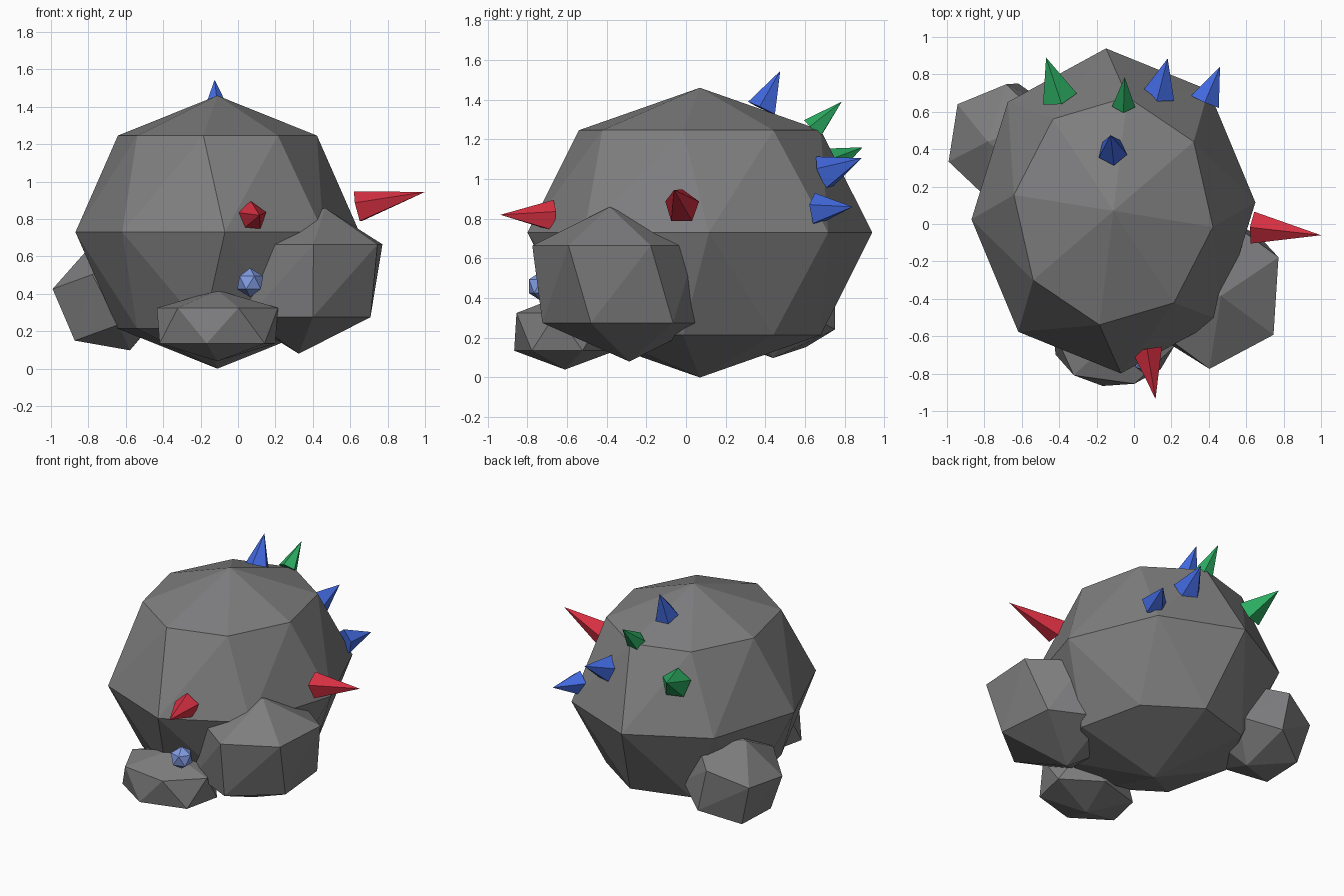
import bpy, bmesh
from math import sin, cos, radians
from mathutils import Vector, Matrix

cube = bpy.data.objects.get("Cube")
if cube:
    bpy.data.objects.remove(cube, do_unlink=True)


def material(name, rgb):
    m = bpy.data.materials.new(name)
    m.use_nodes = True
    m.diffuse_color = (*rgb, 1)
    m.node_tree.nodes["Principled BSDF"].inputs["Base Color"].default_value = (*rgb, 1)
    return m


grey = material("stone_grey", (0.21, 0.21, 0.215))
red = material("crystal_red", (0.70, 0.03, 0.055))
blue = material("crystal_blue", (0.055, 0.145, 0.75))
green = material("crystal_green", (0.025, 0.41, 0.12))
pale = material("gem_pale_blue", (0.22, 0.33, 0.76))


def finish(bm, name, mat):
    bmesh.ops.recalc_face_normals(bm, faces=bm.faces[:])
    mesh = bpy.data.meshes.new(name)
    bm.to_mesh(mesh)
    bm.free()
    mesh.materials.append(mat)
    obj = bpy.data.objects.new(name, mesh)
    bpy.context.collection.objects.link(obj)
    return obj


def rock(name, loc, size, sides, rings, lean=(0, 0), tilt=0):
    """Faceted boulder: poles plus (latitude, turn) rings, wrapped by a hull."""
    bm = bmesh.new()
    points = [Vector((0, 0, 1)), Vector((0, 0, -1))]
    for lat, turn in rings:
        r, z = cos(radians(lat)), sin(radians(lat))
        for i in range(sides):
            a = radians(turn + i * 360 / sides)
            points.append(Vector((r * cos(a), r * sin(a), z)))
    spin = Matrix.Rotation(radians(tilt), 3, 'Y')
    for p in points:
        q = Vector((p.x * size[0] + lean[0] * p.z,
                    p.y * size[1] + lean[1] * p.z, p.z * size[2]))
        bm.verts.new(spin @ q + Vector(loc))
    bmesh.ops.convex_hull(bm, input=bm.verts[:])
    return finish(bm, name, mat=grey)


def spike(name, base, tip, radius, mat):
    """Five-sided crystal pointing from base to tip."""
    base, tip = Vector(base), Vector(tip)
    axis = tip - base
    bm = bmesh.new()
    bmesh.ops.create_cone(bm, cap_ends=True, segments=5, radius1=radius,
                          radius2=0, depth=axis.length)
    bmesh.ops.remove_doubles(bm, verts=bm.verts[:], dist=0.0005)
    turn = axis.to_track_quat('Z', 'Y').to_matrix().to_4x4()
    bm.transform(Matrix.Translation((base + tip) / 2) @ turn)
    return finish(bm, name, mat)


# Boulders
rock("main_boulder", (-0.11, 0.07, 0.73), (0.76, 0.87, 0.73), 8,
     [(45, -8), (0, 3), (-45, -8)])
rock("left_boulder", (0.395, -0.335, 0.47), (0.44, 0.48, 0.39), 6,
     [(30, 26), (-30, 36)], lean=(0.07, -0.05))
rock("front_boulder", (-0.11, -0.61, 0.23), (0.38, 0.30, 0.19), 6,
     [(30, -10), (-30, 20)])
rock("right_boulder", (-0.68, 0.44, 0.38), (0.34, 0.36, 0.30), 6,
     [(30, 20), (-30, 28)], tilt=-20)

# Crystal spikes: name, base centre, tip, radius, colour
for args in [
    ("left_red_spike", (0.64, -0.02, 0.86), (1.0, -0.06, 0.945), 0.09, red),
    ("front_red_spike", (0.07, -0.67, 0.81), (0.115, -0.935, 0.82), 0.085, red),
    ("top_blue_spike", (-0.115, 0.385, 1.355), (-0.125, 0.475, 1.545), 0.08, blue),
    ("back_blue_spike", (0.13, 0.69, 1.025), (0.18, 0.885, 1.105), 0.095, blue),
    ("side_blue_spike", (0.38, 0.655, 0.845), (0.46, 0.84, 0.86), 0.085, blue),
    ("back_green_spike", (-0.4, 0.68, 1.06), (-0.47, 0.89, 1.16), 0.10, green),
    ("upper_green_spike", (-0.055, 0.64, 1.25), (-0.05, 0.785, 1.39), 0.065, green),
]:
    spike(*args)

# Small round gem
bm = bmesh.new()
bmesh.ops.create_icosphere(bm, subdivisions=1, radius=0.078,
                           matrix=Matrix.Translation((0.065, -0.725, 0.46)))
finish(bm, "front_gem", pale)
